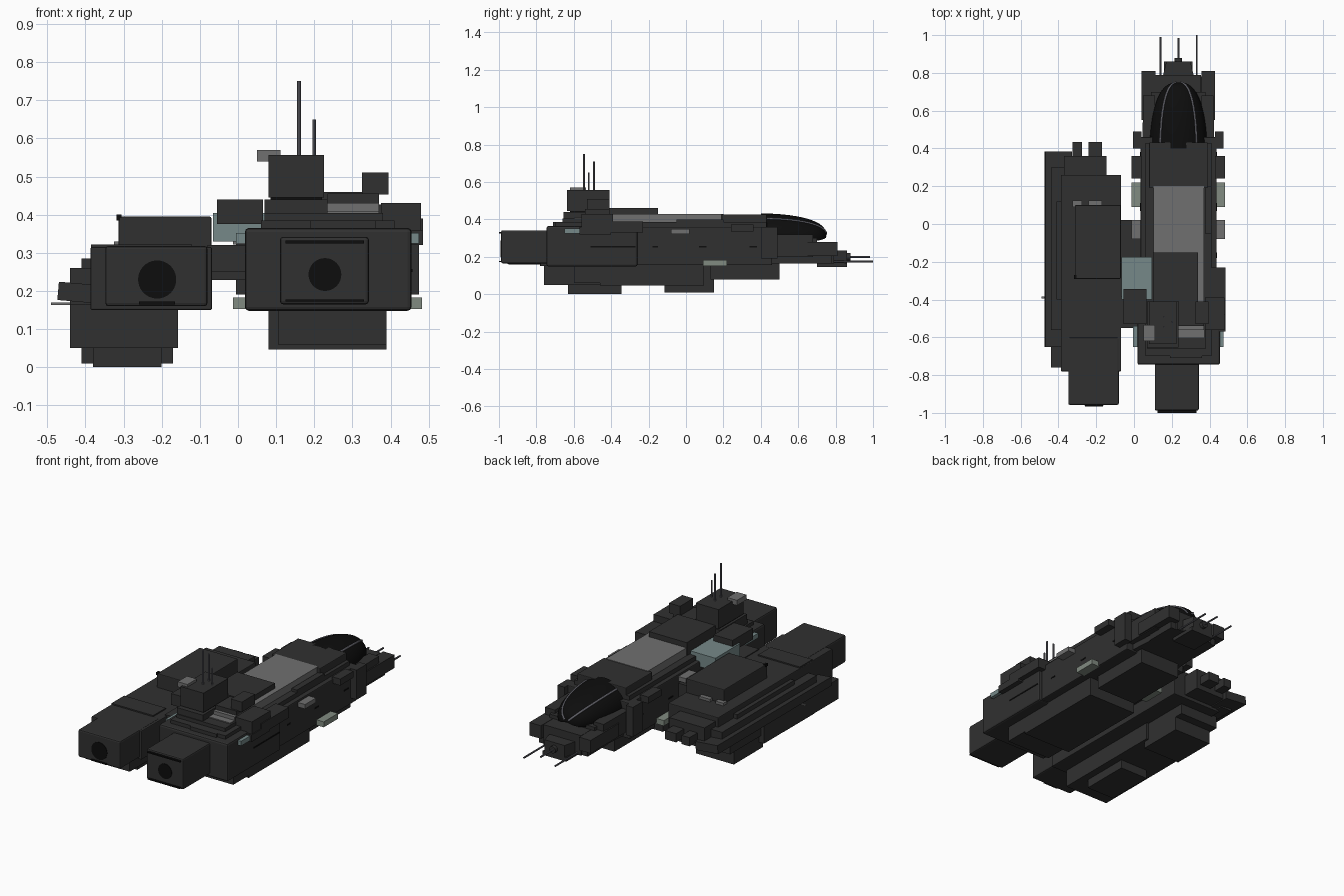
import bpy, bmesh, math
from mathutils import Vector

if "Cube" in bpy.data.objects:
    bpy.data.objects.remove(bpy.data.objects["Cube"])


def material(name, r, g, b):
    m = bpy.data.materials.new(name)
    m.diffuse_color = (r, g, b, 1)
    m.use_nodes = True
    m.node_tree.nodes["Principled BSDF"].inputs["Base Color"].default_value = m.diffuse_color
    return m


DARK = material("dark_plating", .03, .03, .03)
BLACK = material("black_glass", .004, .004, .004)
GREY = material("grey_panel", .16, .16, .16)
TEAL = material("teal_panel", .18, .25, .25)
SAGE = material("sage_panel", .22, .26, .22)
STEEL = material("steel", .12, .12, .14)
CX = .235  # centre line of the main hull


def finish(name, bm, mat):
    me = bpy.data.meshes.new(name)
    bm.to_mesh(me)
    bm.free()
    ob = bpy.data.objects.new(name, me)
    bpy.context.collection.objects.link(ob)
    me.materials.append(mat)
    return ob


def box(name, x, y, z, mat=DARK, bevel=0, taper=1, tilt=0):
    """Box from ranges; taper narrows the +y end, tilt rolls about y."""
    bm = bmesh.new()
    bmesh.ops.create_cube(bm, size=1)
    for v in bm.verts:
        k = taper if v.co.y > 0 else 1
        v.co = Vector((v.co.x * (x[1] - x[0]) * k, v.co.y * (y[1] - y[0]), v.co.z * (z[1] - z[0])))
    ob = finish(name, bm, mat)
    ob.location = [(r[0] + r[1]) / 2 for r in (x, y, z)]
    ob.rotation_euler.y = math.radians(tilt)
    if bevel:
        mod = ob.modifiers.new("edge", "BEVEL")
        mod.width, mod.segments = bevel, 2
    return ob


def pair(name, x, y, z, mat=DARK, **kw):
    """Two boxes mirrored about the main hull's centre line."""
    box(name + "_right", x, y, z, mat, **kw)
    box(name + "_left", (2 * CX - x[1], 2 * CX - x[0]), y, z, mat, **kw)


def rod(name, p, q, r, mat=STEEL, sides=8):
    p, q = Vector(p), Vector(q)
    bm = bmesh.new()
    bmesh.ops.create_cone(bm, cap_ends=True, segments=sides, radius1=r, radius2=r, depth=(q - p).length)
    ob = finish(name, bm, mat)
    ob.location = (p + q) / 2
    ob.rotation_euler = (q - p).to_track_quat('Z', 'Y').to_euler()


# Main hull
box("hull_aft", (.018, .455), (-.745, -.26), (.148, .365), bevel=.01)
box("hull_mid", (.035, .437), (-.27, .46), (.155, .36), bevel=.005)
box("main_engine", (.11, .343), (-.988, -.73), (.165, .342), bevel=.008)
rod("main_nozzle", (.228, -.991, .243), (.228, -.95, .243), .043, BLACK, 40)
box("engine_rim_top", (.125, .33), (-1, -.98), (.325, .332), BLACK)
box("engine_rim_bottom", (.125, .33), (-1, -.98), (.172, .178), BLACK)

# Deck and raised spine
box("deck", (.06, .41), (-.7, .43), (.35, .385))
box("spine_panel", (.102, .37), (-.56, .2), (.37, .43), GREY)
box("canopy_collar", (.08, .39), (.19, .432), (.35, .427), bevel=.004)
box("spine_cover", (.10, .34), (-.41, -.15), (.37, .46))
box("aft_deck", (.07, .38), (-.66, -.53), (.36, .405))
box("aft_grey_plate", (.235, .37), (-.6, -.53), (.39, .41), GREY)
box("aft_block", (.235, .37), (-.54, -.41), (.38, .455))
box("sensor_box", (.325, .395), (-.53, -.41), (.453, .51))
box("stern_cap", (.19, .36), (-.71, -.62), (.35, .385))
box("deck_strip", (.375, .41), (-.05, .2), (.37, .40))

# Command tower and aerials
box("tower_base", (.07, .235), (-.655, -.41), (.39, .44))
box("tower", (.08, .225), (-.635, -.41), (.445, .556))
box("tower_core", (.085, .22), (-.62, -.42), (.43, .45), BLACK)
box("tower_sensor", (.05, .112), (-.62, -.535), (.54, .57), GREY)
for i, (x, y, z) in enumerate([(.16, -.545, .75), (.20, -.52, .65), (.16, -.492, .71)]):
    rod(f"tower_aerial_{i}", (x, y, .55), (x, y, z), .005)

# Hull side details
box("shoulder_box", (.375, .48), (-.56, -.39), (.36, .43))
box("shoulder_pod", (.40, .485), (-.48, -.23), (.33, .39))
box("side_rail", (.44, .485), (-.57, -.4), (.32, .36))
pair("side_nub_fore", (.43, .475), (.40, .49), (.19, .36))
pair("side_nub_upper", (.43, .483), (.24, .36), (.335, .372))
pair("side_nub_lower", (.43, .483), (.09, .22), (.152, .183), SAGE)
pair("side_nub_mid", (.43, .483), (-.08, .02), (.322, .348), GREY)
pair("side_nub_aft", (.43, .475), (-.65, -.54), (.325, .352), TEAL)
for i, (a, b) in enumerate([(-.51, -.19), (-.18, -.15), (.07, .11), (.34, .38)]):
    e = .457 if a < -.3 else .439
    pair(f"side_slot_{i}", (.42, e), (a, min(b, -.27) if a < -.3 else b), (.25, .258), BLACK)

# Nose
box("nose_body", (.075, .395), (.45, .70), (.165, .30), taper=.9)
pair("nose_shoulder", (.355, .425), (.45, .68), (.2, .32), taper=.9)
pair("nose_cheek", (.357, .43), (.55, .81), (.205, .28))
box("nose_mid", (.115, .355), (.68, .79), (.165, .28))
pair("nose_inset", (.31, .39), (.6, .78), (.165, .215))
box("nose_tip", (.15, .32), (.77, .86), (.165, .235), taper=.75)
box("nose_chin", (.16, .31), (.70, .86), (.145, .168))
rod("nose_probe_base", (CX, .83, .2), (CX, .88, .2), .02, DARK, 12)
for i, (x, y, z) in enumerate([(.14, .99, .175), (CX, .985, .20), (.332, 1, .175)]):
    rod(f"nose_probe_{i}", (x, .72, z), (x, y, z), .005)

# Canopy: blunt half ellipsoid with two ribs
CY, CZ, RX, RY, RZ = .40, .31, .152, .35, .122


def canopy_point(a, t):
    k = max(math.cos(t), 0) ** .75
    return Vector((CX + RX * k * math.sin(a), CY + RY * math.sin(t), CZ + RZ * k * math.cos(a)))


bm = bmesh.new()
N, M = 28, 14
rows = [[bm.verts.new(canopy_point(-1.9 + 3.8 * i / N, 1.565 * j / M)) for i in range(N + 1)] for j in range(M + 1)]
for j in range(M):
    for i in range(N):
        bm.faces.new((rows[j][i], rows[j][i + 1], rows[j + 1][i + 1], rows[j + 1][i]))
bmesh.ops.recalc_face_normals(bm, faces=bm.faces)
for f in bm.faces:
    f.smooth = True
finish("canopy", bm, BLACK)
for side in (-1, 1):
    cu = bpy.data.curves.new("canopy_rib", 'CURVE')
    cu.dimensions, cu.bevel_depth, cu.bevel_resolution = '3D', .006, 1
    sp = cu.splines.new('POLY')
    sp.points.add(15)
    for i, p in enumerate(sp.points):
        p.co = (*canopy_point(side * .68, .09 + 1.42 * i / 15), 1)
    ob = bpy.data.objects.new("canopy_rib", cu)
    bpy.context.collection.objects.link(ob)
    cu.materials.append(STEEL)

# Hull keels
box("hull_keel", (.08, .39), (-.46, .095), (.046, .16))
box("hull_keel_fore", (.105, .365), (.13, .5), (.08, .17))
box("hull_keel_aft", (.105, .39), (-.6, -.45), (.06, .16))

# Cargo pod on the left
box("pod_body", (-.387, -.068), (-.78, .26), (.15, .315), bevel=.004)
box("pod_engine", (-.348, -.08), (-.957, -.60), (.16, .318), bevel=.008)
rod("pod_nozzle", (-.212, -.96, .23), (-.212, -.92, .23), .05, BLACK, 40)
box("pod_engine_rim", (-.26, -.165), (-.965, -.95), (.165, .172), BLACK)
box("pod_aft_deck", (-.385, -.12), (-.6, -.485), (.3, .322))
box("pod_top_slab", (-.313, -.07), (-.29, .10), (.30, .395), bevel=.004)
box("pod_lug", (-.318, -.305), (-.29, -.27), (.385, .4), BLACK)
box("pod_front", (-.37, -.145), (.25, .36), (.17, .29))
for i, (a, b) in enumerate([(-.325, -.275), (-.24, -.17)]):
    box(f"pod_prong_{i}", (a, b), (.35, .433), (.2, .25))
    box(f"pod_vent_{i}", (a, b), (.09, .125), (.31, .33), GREY)
box("pod_side_plate", (-.472, -.33), (-.65, .385), (.17, .218), tilt=5)
box("pod_side_upper", (-.44, -.37), (-.56, .30), (.16, .26))
box("pod_side_step", (-.41, -.37), (-.40, .12), (.24, .285))
box("pod_fin", (-.49, -.44), (-.395, -.385), (.163, .17), GREY)
box("pod_keel", (-.44, -.157), (-.76, -.08), (.05, .165))
box("pod_keel_fore", (-.42, -.17), (-.1, .2), (.09, .165))
box("pod_foot_aft", (-.38, -.2), (-.63, -.345), (0, .06))
box("pod_foot_fore", (-.41, -.17), (-.115, .15), (.01, .1))

# Bridge between pod and hull
box("bridge", (-.08, .04), (-.40, .02), (.228, .31))
box("bridge_aft", (-.08, .04), (-.55, -.38), (.25, .32))
box("bridge_teal_cover", (-.065, .095), (-.40, -.175), (.33, .405), TEAL)
box("bridge_cap", (-.055, .065), (-.53, -.345), (.375, .44))
